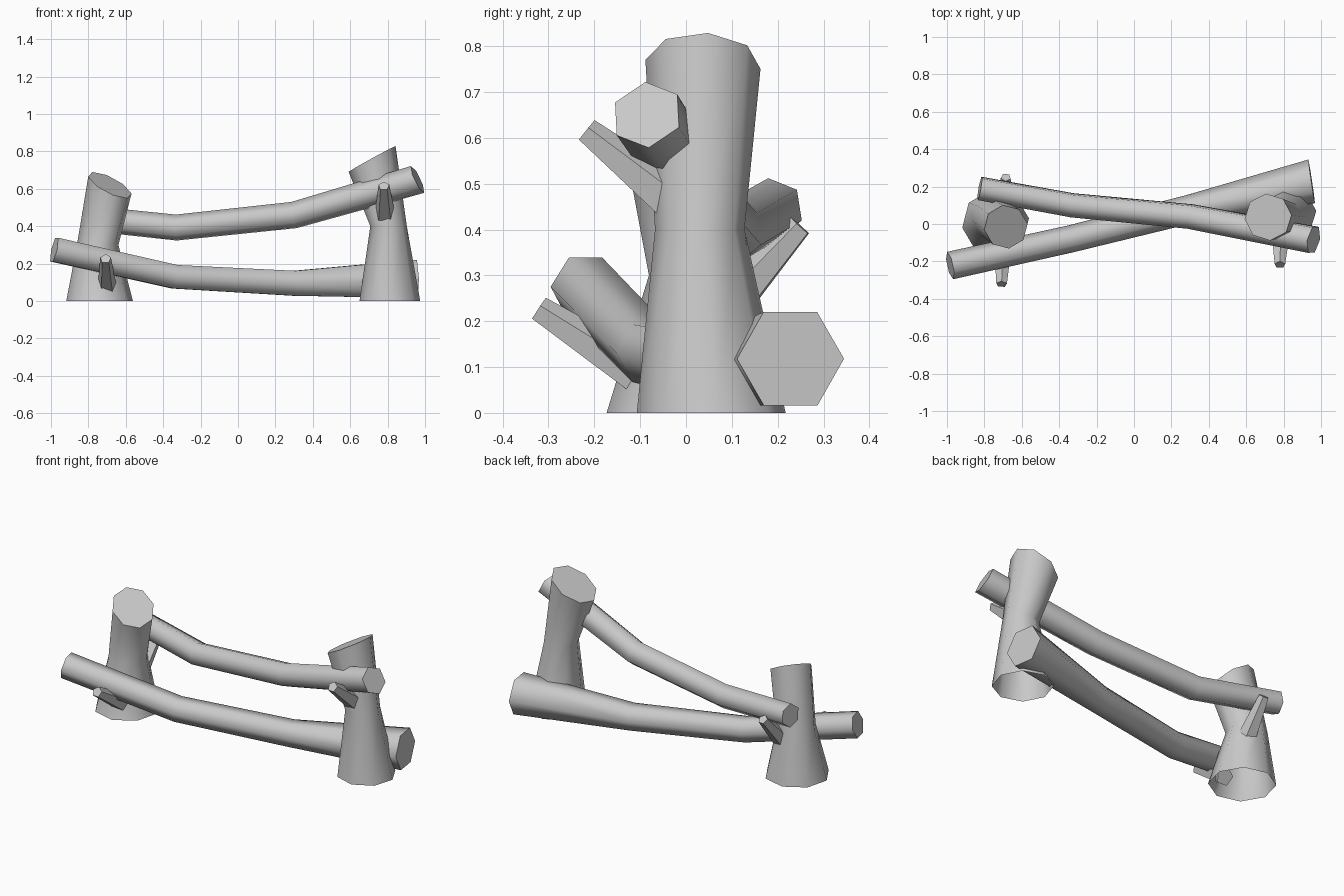
import bpy, bmesh, math
from mathutils import Vector

cube = bpy.data.objects.get("Cube")
if cube:
    bpy.data.objects.remove(cube, do_unlink=True)

# Single plain wood colour
wood = bpy.data.materials.new("pale grey wood")
wood.use_nodes = True
colour = (0.58, 0.58, 0.58, 1)
wood.diffuse_color = colour
wood.node_tree.nodes["Principled BSDF"].inputs["Base Color"].default_value = colour


def loft(name, rings, sides, roll=0, open_start=False):
    """Skin rings given as (centre, u axis, v axis); smooth sides, sharp caps."""
    bm = bmesh.new()
    loops = []
    for centre, u, v in rings:
        angles = [math.radians(roll) + math.tau * i / sides for i in range(sides)]
        loops.append([bm.verts.new(centre + u * math.cos(a) + v * math.sin(a)) for a in angles])
    for low, high in zip(loops, loops[1:]):
        for i in range(sides):
            j = (i + 1) % sides
            bm.faces.new((low[i], low[j], high[j], high[i]))
    if not open_start:
        bm.faces.new(loops[0][::-1])
    bm.faces.new(loops[-1])
    bmesh.ops.recalc_face_normals(bm, faces=bm.faces[:])
    mesh = bpy.data.meshes.new(name)
    bm.to_mesh(mesh)
    bm.free()
    mesh.materials.append(wood)
    obj = bpy.data.objects.new(name, mesh)
    bpy.context.collection.objects.link(obj)
    bpy.ops.object.select_all(action="DESELECT")
    obj.select_set(True)
    bpy.context.view_layer.objects.active = obj
    bpy.ops.object.shade_smooth_by_angle(angle=math.radians(61))
    return obj


def post(name, sections, slope, roll):
    """Eight-sided trunk with an open foot and a slanted saw cut on top."""
    rings = []
    for k, (x, y, z, r) in enumerate(sections):
        sx, sy = slope if k == len(sections) - 1 else (0, 0)
        rings.append((Vector((x, y, z)), Vector((r, 0, r * sx)), Vector((0, r, r * sy))))
    loft(name, rings, 8, roll, open_start=True)


def limb(name, sections, sides, roll=0, end_dir=None):
    """Log following a path, each ring square to the path."""
    points = [Vector(s[:3]) for s in sections]
    rings = []
    for k, p in enumerate(points):
        t = points[min(k + 1, len(points) - 1)] - points[max(k - 1, 0)]
        if end_dir and k == len(points) - 1:
            t = Vector(end_dir)
        t.normalize()
        # Rails measure roll from horizontal, side +y when heading along +x
        u = Vector((0, 0, 1)).cross(t).normalized()
        v = t.cross(u)
        r = sections[k][3]
        rings.append((p, u * r, v * r))
    loft(name, rings, sides, roll)


# Posts
post("right_post", [(-0.74, 0.005, 0, 0.18), (-0.75, 0.03, 0.3, 0.112),
                    (-0.685, -0.015, 0.62, 0.117)], (-0.45, 0.4), 8)
post("left_post", [(0.812, 0.055, 0, 0.163), (0.805, 0.03, 0.4, 0.098),
                   (0.717, 0.037, 0.76, 0.126)], (0.55, -0.03), 5)

# Crossing rails
limb("upper_rail", [(-0.825, 0.19, 0.445, 0.068), (-0.33, 0.1, 0.393, 0.07),
                    (0.3, 0.04, 0.46, 0.072), (0.96, -0.085, 0.65, 0.08)],
     6, 38, (1, -0.22, 0.48))
limb("lower_rail", [(-0.983, -0.222, 0.275, 0.075), (-0.34, -0.08, 0.13, 0.073),
                    (0.3, 0.08, 0.095, 0.077), (0.95, 0.228, 0.118, 0.118)],
     6, 0, (1, 0.15, 0.02))

# Cut-off twigs
limb("lower_front_twig", [(-0.7, -0.09, 0.075, 0.052), (-0.708, -0.322, 0.226, 0.03)], 5, 90)
limb("upper_front_twig", [(0.785, -0.03, 0.465, 0.055), (0.78, -0.218, 0.615, 0.03)], 5, 90)
limb("rear_twig", [(-0.7, 0.09, 0.23, 0.052), (-0.685, 0.25, 0.407, 0.028)], 5, 90)
